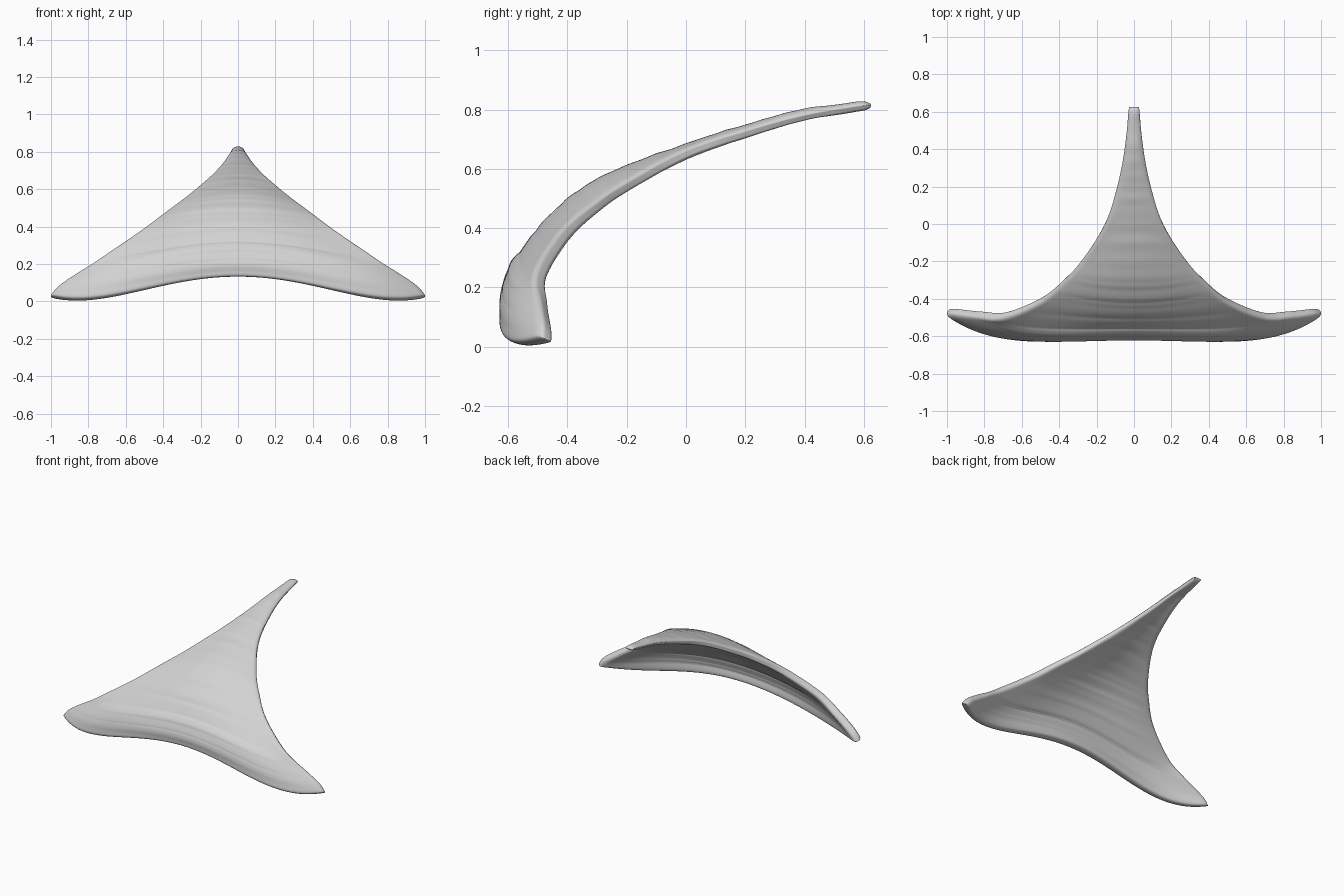
import bpy
import math
import random
from mathutils import Vector

random.seed(4)
cube = bpy.data.objects.get("Cube")
if cube:
    bpy.data.objects.remove(cube, do_unlink=True)

material = bpy.data.materials.new("pale_grey")
material.use_nodes = True
grey = (0.65, 0.65, 0.65, 1)
material.diffuse_color = grey
material.node_tree.nodes["Principled BSDF"].inputs["Base Color"].default_value = grey

# Ribs from front lip to tail: centre (y, z), half-way (y, z), rim (x, y, z)
RIBS = [
    (-.588, .134, -.602, .062, .998, -.468, .022),
    (-.592, .195, -.598, .14, .955, -.466, .072),
    (-.573, .262, -.578, .22, .84, -.478, .15),
    (-.53, .318, -.53, .285, .70, -.487, .245),
    (-.45, .422, -.435, .408, .50, -.405, .38),
    (-.34, .515, -.33, .503, .37, -.295, .475),
    (-.20, .59, -.20, .577, .275, -.19, .545),
    (0, .665, 0, .66, .155, 0, .65),
    (.20, .73, .20, .727, .088, .20, .717),
    (.40, .785, .40, .782, .047, .40, .773),
    (.625, .815, .625, .815, .024, .625, .812),
]
STEPS, HALF = 7, 24


def rib_at(i, t):
    """Smoothly interpolate the rib list."""
    n = len(RIBS) - 1
    a, b, c, d = (RIBS[min(max(i + k, 0), n)] for k in (-1, 0, 1, 2))
    return [q + .5 * t * (r - p + t * (2 * p - 5 * q + 4 * r - s + t * (3 * (q - r) + s - p)))
            for p, q, r, s in zip(a, b, c, d)]


def arch(centre, middle, end, u):
    """Symmetric arch through the centre, half-way and end values."""
    bend = (16 * (middle - centre) - (end - centre)) / 3
    return centre + bend * u ** 2 + (end - centre - bend) * u ** 4


def rounding(distance):
    """Relative thickness at a distance from the edge, for a rounded lip."""
    d = min(distance / .03, 1)
    return .35 + .65 * math.sqrt(1 - (1 - d) ** 2)


# Curved three-pointed sheet with faint growth lines
verts, faces, weights = [], [], []
rows = STEPS * (len(RIBS) - 1) + 1
cols = 2 * HALF + 1
for row in range(rows):
    i, k = divmod(row, STEPS)
    cy, cz, my, mz, rx, ry, rz = rib_at(i, k / STEPS)
    ridge = random.uniform(-.002, .002)
    for col in range(cols):
        u = math.sin(math.pi / 2 * (col - HALF) / HALF)
        fade = ridge * (1 - u * u)
        verts.append(Vector((rx * u, arch(cy, my, ry, u) - fade, arch(cz, mz, rz, u) + fade)))
        edge = min(rx * (1 - abs(u)), row * .01, (rows - 1 - row) * .03)
        weights.append((1 - .45 * row / (rows - 1)) * rounding(edge))
for r in range(rows - 1):
    for c in range(cols - 1):
        a = r * cols + c
        faces.append((a, a + 1, a + cols + 1, a + cols))

mesh = bpy.data.meshes.new("curved_shell")
mesh.from_pydata(verts, [], faces)
mesh.materials.append(material)
shell = bpy.data.objects.new("curved_shell", mesh)
bpy.context.collection.objects.link(shell)

# Thickness tapers toward the tail and the rounded edges
group = shell.vertex_groups.new(name="thickness")
for index, weight in enumerate(weights):
    group.add([index], weight, 'REPLACE')
solid = shell.modifiers.new("thickness", 'SOLIDIFY')
solid.thickness = .06
solid.offset = 0
solid.vertex_group = group.name
round_rim = shell.modifiers.new("round_rim", 'SUBSURF')
round_rim.levels = round_rim.render_levels = 2

bpy.context.view_layer.objects.active = shell
shell.select_set(True)
bpy.ops.object.shade_smooth()
